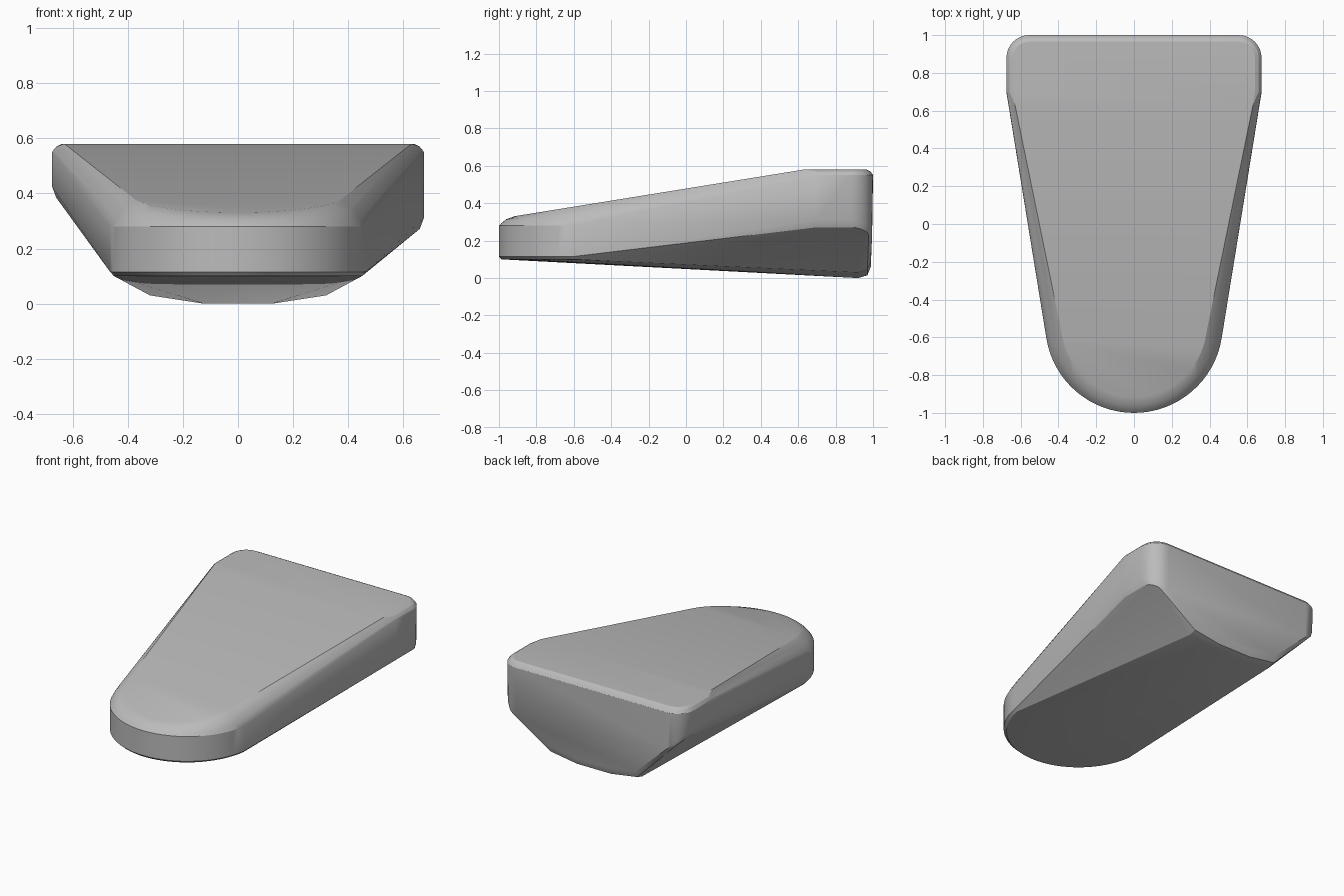
import bpy, bmesh, math

cube = bpy.data.objects.get("Cube")
if cube:
    bpy.data.objects.remove(cube, do_unlink=True)

grey = bpy.data.materials.new("plain_grey")
grey.use_nodes = True
COLOUR = (0.5, 0.5, 0.5, 1)
grey.diffuse_color = COLOUR
grey.node_tree.nodes["Principled BSDF"].inputs["Base Color"].default_value = COLOUR

NOSE_R, NOSE_Y = 0.47, -0.53
HALF_W, CORNER = 0.675, 0.12


def ramp(y, y0, y1, a, b):
    t = min(max((y - y0) / (y1 - y0), 0), 1)
    return a + (b - a) * t


def outline(inset):
    """Half plan outline, from the nose to the back: round nose, flared side, round corner."""
    pts = []
    nose_in = 0.085 * inset
    for i in range(17):
        a = math.radians(81 * i / 16)
        r = NOSE_R - nose_in
        pts.append((r * math.sin(a), NOSE_Y - r * math.cos(a)))
    back_in = 0.035 * inset
    pts.append((HALF_W - back_in, 0.7))
    for i in range(9):
        a = math.radians(90 * i / 8)
        r = CORNER - back_in
        pts.append((HALF_W - CORNER + r * math.cos(a), 1 - CORNER + r * math.sin(a)))
    return pts


def wall_top(y):
    return ramp(y, -0.62, 0.7, 0.28, 0.55)


def deck(y):
    return ramp(y, -0.92, 0.63, 0.33, 0.58)


bm = bmesh.new()
for side, slope in ((1, 0.68), (-1, 1.0)):
    rim = outline(0)
    # Upper rim, rounded in steps onto the sloping deck
    for t in (0, 0.15, 0.45, 1):
        rise = math.sin(t * math.pi / 2) ** 0.9
        for (x, y), (_, y0) in zip(outline(t), rim):
            _, y1 = outline(1)[rim.index((_, y0))]
            z = wall_top(y0) + (deck(y1) - wall_top(y0)) * rise
            bm.verts.new((side * x, y, z))
    bm.verts.new((side * 0.63, 0.63, 0.58))
    # Lower edge of the wall, climbing toward the back
    for x, y in rim:
        if y < 0:
            bm.verts.new((side * x, y, 0.115))
            bm.verts.new((side * x * 0.97, y + 0.015, 0.1))
        else:
            low = 0.03 + slope * (x - 0.32)
            bm.verts.new((side * x, y - 0.005, low + 0.04))
            bm.verts.new((side * (x - 0.015), min(y, 0.975), low))
    # Keel at the back of the underside
    for x, z in ((0.125, 0), (0.32, 0.03)):
        bm.verts.new((side * x, 0.92, z))
        bm.verts.new((side * x, 0.97, z + 0.015))
        bm.verts.new((side * x, 0.988, z + 0.06))

hull = bmesh.ops.convex_hull(bm, input=bm.verts)
loose = [v for v in bm.verts if not v.link_faces]
bmesh.ops.delete(bm, geom=loose, context='VERTS')
bmesh.ops.dissolve_limit(bm, angle_limit=math.radians(0.5), verts=bm.verts, edges=bm.edges)
bmesh.ops.recalc_face_normals(bm, faces=bm.faces)

mesh = bpy.data.meshes.new("wedge_body")
bm.to_mesh(mesh)
bm.free()
mesh.materials.append(grey)
body = bpy.data.objects.new("wedge_body", mesh)
bpy.context.collection.objects.link(body)
bpy.context.view_layer.objects.active = body
body.select_set(True)
bpy.ops.object.shade_smooth_by_angle(angle=math.radians(22))
